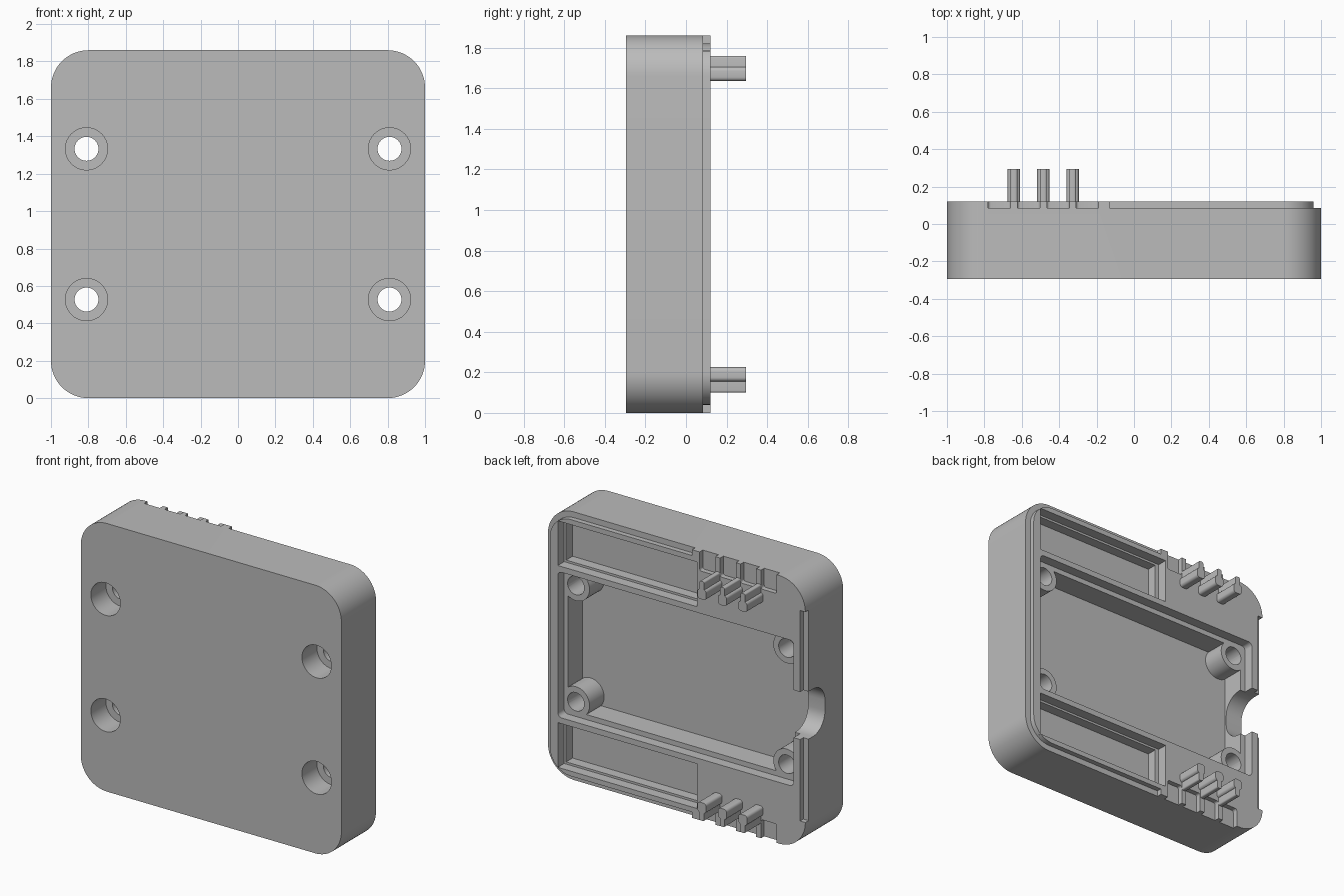
import bpy, bmesh, math

if "Cube" in bpy.data.objects:
    bpy.data.objects.remove(bpy.data.objects["Cube"], do_unlink=True)

grey = bpy.data.materials.new("light_grey_plastic")
grey.use_nodes = True
colour = (0.5, 0.5, 0.5, 1)
grey.diffuse_color = colour
grey.node_tree.nodes["Principled BSDF"].inputs["Base Color"].default_value = colour

HEIGHT = 1.86
MID = HEIGHT / 2
FRONT, LEDGE, RIM = -0.295, 0.085, 0.12


def prism(name, a, b, depth, r=0.0, axis="y", steps=10):
    """Rounded rectangle a by b (x by z, or y by z for axis x), extruded over depth."""
    bm = bmesh.new()
    pts = []
    if r:
        for i, (sx, sz) in enumerate(((1, 1), (0, 1), (0, 0), (1, 0))):
            cx = a[sx] + (r if sx == 0 else -r)
            cz = b[sz] + (r if sz == 0 else -r)
            for k in range(steps + 1):
                t = math.pi / 2 * (i + k / steps)
                pts.append((cx + r * math.cos(t), cz + r * math.sin(t)))
    else:
        pts = [(a[1], b[1]), (a[0], b[1]), (a[0], b[0]), (a[1], b[0])]
    place = (lambda u, w, d: (u, d, w)) if axis == "y" else (lambda u, w, d: (d, u, w))
    verts = [bm.verts.new(place(u, w, depth[0])) for u, w in pts]
    bmesh.ops.remove_doubles(bm, verts=verts, dist=1e-5)
    face = bm.faces.new(bm.verts[:])
    new = bmesh.ops.extrude_face_region(bm, geom=[face])["geom"]
    shift = [0, 0, 0]
    shift["xy".index(axis)] = depth[1] - depth[0]
    bmesh.ops.translate(bm, vec=shift, verts=[g for g in new if isinstance(g, bmesh.types.BMVert)])
    bmesh.ops.recalc_face_normals(bm, faces=bm.faces[:])
    mesh = bpy.data.meshes.new(name)
    bm.to_mesh(mesh)
    bm.free()
    mesh.materials.append(grey)
    obj = bpy.data.objects.new(name, mesh)
    bpy.context.collection.objects.link(obj)
    return obj


def disc(name, x, z, r, depth):
    return prism(name, (x - r, x + r), (z - r, z + r), depth, r)


def combine(target, tool, operation="DIFFERENCE"):
    mod = target.modifiers.new("boolean", "BOOLEAN")
    mod.object, mod.operation, mod.solver = tool, operation, "EXACT"
    graph = bpy.context.evaluated_depsgraph_get()
    mesh = bpy.data.meshes.new_from_object(target.evaluated_get(graph))
    target.modifiers.clear()
    target.data = mesh
    bpy.data.objects.remove(tool, do_unlink=True)


def smooth(obj):
    bpy.ops.object.select_all(action="DESELECT")
    obj.select_set(True)
    bpy.context.view_layer.objects.active = obj
    bpy.ops.object.shade_smooth_by_angle(angle=math.radians(30))


def mirrored(z0, z1):
    """The same height range at the top and at the bottom."""
    return ((z0, z1), (HEIGHT - z1, HEIGHT - z0))


# Outer shell
shell = prism("case_shell", (-1, 1), (0, HEIGHT), (FRONT, RIM), 0.2, steps=16)

# Stepped rim that leaves a raised tongue
step = prism("step_cutter", (-0.13, 1.2), (-0.2, 2.1), (LEDGE, 0.3))
combine(step, prism("tongue", (-0.96, 0.96), (0.04, HEIGHT - 0.04), (0, 0.4), 0.16, steps=16))
combine(shell, step)
combine(shell, prism("side_step", (-1.2, -0.96), (0.2, HEIGHT - 0.2), (LEDGE, 0.3)))

# Board recess and deeper main cavity
combine(shell, prism("recess", (-0.91, 0.9), (0.425, 1.435), (0.05, 0.3), 0.03))
combine(shell, prism("cavity", (-0.87, 0.87), (0.46, 1.40), (-0.11, 0.3), 0.03))

# Long pockets above and below the cavity
for span in mirrored(1.475, 1.785):
    combine(shell, prism("pocket", (-0.17, 0.9), span, (0.05, 0.3)))
    inner = (span[0] + 0.015, span[1] - 0.015)
    combine(shell, prism("pocket_floor", (-0.14, 0.885), inner, (-0.02, 0.3)))

# Screw bosses with counterbored holes
for x in (-0.81, 0.81):
    for z in (0.527, HEIGHT - 0.527):
        combine(shell, disc("boss", x, z, 0.105, (-0.2, 0.05)), "UNION")
        combine(shell, disc("counterbore", x, z, 0.113, (-0.4, -0.13)))
        combine(shell, disc("screw_hole", x, z, 0.064, (-0.4, 0.3)))

# Port opening in the side wall
combine(shell, prism("port", (-0.095, 0.5), (MID - 0.165, MID + 0.165), (-1.2, -0.84), 0.13, "x"))

# Wire slots on the top and bottom edges
for i in range(4):
    x = -0.72 + i * 0.157
    for span in mirrored(1.73, 2.0):
        combine(shell, prism("slot", (x - 0.06, x + 0.06), span, (LEDGE, 0.3), 0.015, steps=4))
smooth(shell)

# Wire pegs: a wide inner part with a narrow outer fin
for i in range(3):
    x = -0.642 + i * 0.157
    for n, side in enumerate(("top", "bottom")):
        peg = prism(f"{side}_peg_{i + 1}", (x - 0.033, x + 0.033),
                    mirrored(1.635, 1.705)[n], (0.09, 0.295), 0.02, steps=5)
        fin = prism("fin", (x - 0.018, x + 0.018), mirrored(1.66, 1.76)[n], (0.09, 0.295), 0.01, steps=4)
        combine(peg, fin, "UNION")
        smooth(peg)
